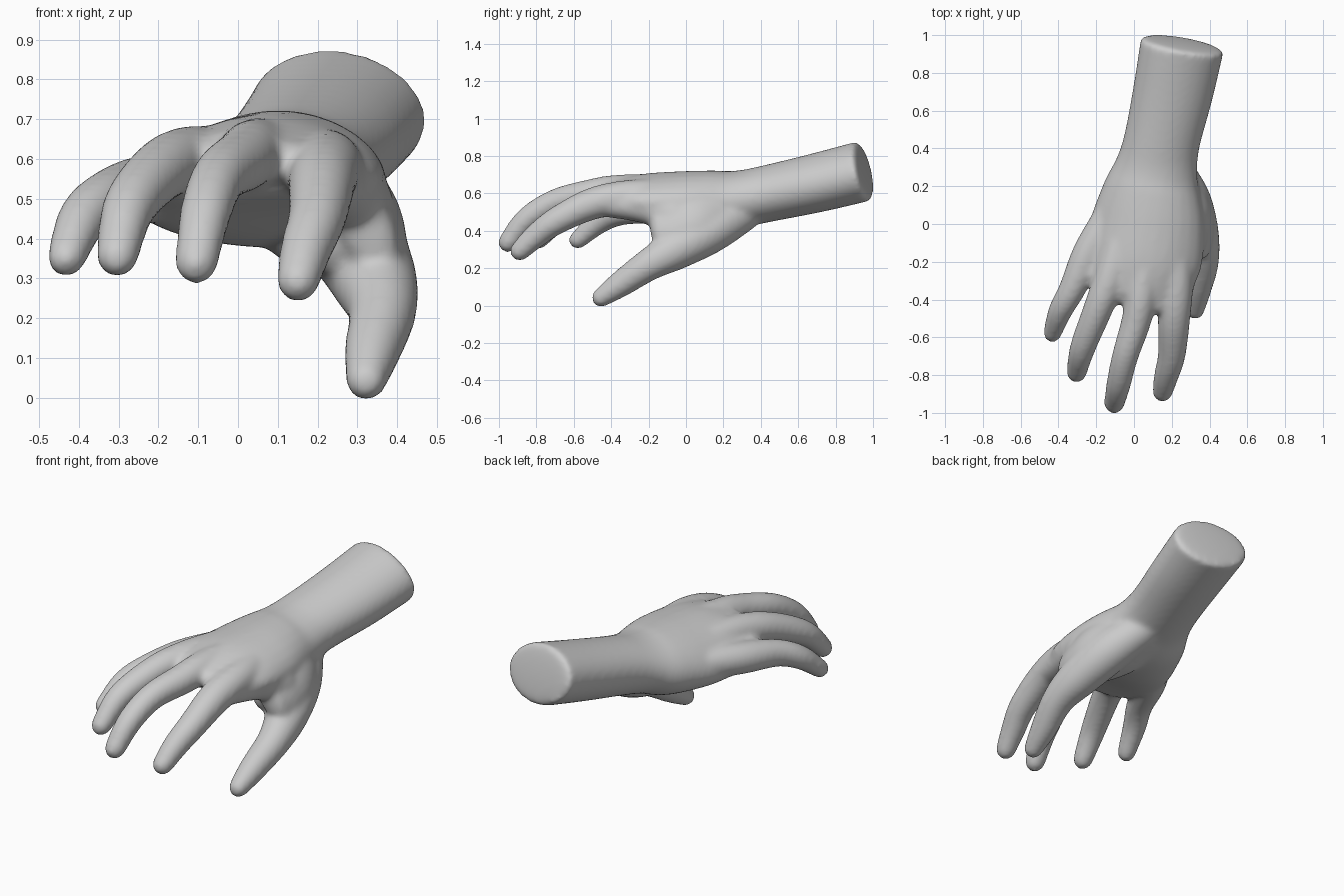
import bpy, bmesh, math
from mathutils import Vector

SIDES = 28
bm = bmesh.new()


def spline(keys, steps=6):
    """Catmull-Rom through the key sections."""
    out = []
    n = len(keys)
    for i in range(n - 1):
        a, b = keys[max(i - 1, 0)], keys[i]
        c, d = keys[i + 1], keys[min(i + 2, n - 1)]
        for s in range(steps):
            t = s / steps
            out.append([0.5 * (2 * q + (r - p) * t + (2 * p - 5 * q + 4 * r - e) * t * t
                               + (3 * q - p - 3 * r + e) * t ** 3)
                        for p, q, r, e in zip(a, b, c, d)])
    out.append(list(keys[-1]))
    return out


def loft(keys, cap_start, cap_end):
    """Closed tube; keys are x, y, z, half width, half height, roll degrees, arch."""
    path = spline(keys)
    pos = [Vector(p[:3]) for p in path]
    rings = []

    def ring(centre, tangent, w, h, roll, arch):
        side = Vector((0, 0, 1)).cross(tangent).normalized()
        up = tangent.cross(side).normalized()
        a0 = math.radians(roll)
        s2 = side * math.cos(a0) + up * math.sin(a0)
        u2 = up * math.cos(a0) - side * math.sin(a0)
        vs = []
        for k in range(SIDES):
            a = 2 * math.pi * k / SIDES
            u, v = w * math.cos(a), h * math.sin(a)
            vs.append(bm.verts.new(centre + s2 * u + u2 * (v - arch * u * u)))
        rings.append(vs)

    last = len(pos) - 1
    for i, p in enumerate(path):
        t = (pos[min(i + 1, last)] - pos[max(i - 1, 0)]).normalized()
        w, h, roll, arch = p[3:]
        if i == 0:
            for a in (80, 60, 40, 20):
                c, s = math.cos(math.radians(a)), math.sin(math.radians(a))
                ring(pos[0] - t * cap_start * s, t, w * c, h * c, roll, arch)
        ring(pos[i], t, w, h, roll, arch)
        if i == last:
            for a in (20, 40, 60, 80):
                c, s = math.cos(math.radians(a)), math.sin(math.radians(a))
                ring(pos[i] + t * cap_end * s, t, w * c, h * c, roll, arch)
    for r0, r1 in zip(rings, rings[1:]):
        for k in range(SIDES):
            j = (k + 1) % SIDES
            bm.faces.new((r0[k], r0[j], r1[j], r1[k]))
    bm.faces.new(rings[0][::-1])
    bm.faces.new(rings[-1])


def digit(points):
    """Round tube with a round tip; points are x, y, z, radius."""
    keys = [(x, y, z, r + 0.003, r + 0.003, 0, 0) for x, y, z, r in points]
    loft(keys, points[0][3], points[-1][3] + 0.008)


# forearm, wrist and palm
loft([(0.255, 0.945, 0.718, 0.224, 0.162, -8, 0),
      (0.207, 0.70, 0.657, 0.214, 0.158, -8, 0),
      (0.148, 0.44, 0.600, 0.203, 0.152, -6, 0),
      (0.120, 0.30, 0.572, 0.220, 0.153, -2, 0.1),
      (0.095, 0.17, 0.551, 0.262, 0.172, 3, 0.2),
      (0.070, 0.00, 0.558, 0.305, 0.162, 6, 0.4),
      (0.035, -0.20, 0.582, 0.315, 0.126, 6, 0.6),
      (0.000, -0.37, 0.585, 0.250, 0.088, 5, 0.6)], 0.02, 0.04)

# little, ring, middle and index fingers, each running back into the palm
digit([(-0.10, 0.10, 0.540, 0.075), (-0.235, -0.14, 0.525, 0.082),
       (-0.325, -0.34, 0.502, 0.069), (-0.390, -0.46, 0.450, 0.061),
       (-0.431, -0.575, 0.354, 0.047)])
digit([(-0.06, -0.06, 0.590, 0.085), (-0.125, -0.28, 0.597, 0.083),
       (-0.195, -0.46, 0.570, 0.075), (-0.273, -0.66, 0.480, 0.065),
       (-0.303, -0.785, 0.358, 0.051)])
digit([(0.07, -0.10, 0.620, 0.080), (0.040, -0.36, 0.618, 0.080),
       (0.010, -0.52, 0.595, 0.076), (-0.047, -0.70, 0.553, 0.067),
       (-0.082, -0.85, 0.462, 0.062), (-0.104, -0.948, 0.342, 0.052)])
digit([(0.20, -0.05, 0.590, 0.085), (0.222, -0.30, 0.582, 0.088),
       (0.212, -0.50, 0.545, 0.083), (0.200, -0.69, 0.455, 0.071),
       (0.172, -0.80, 0.375, 0.063), (0.152, -0.885, 0.296, 0.052)])

# skin webs between the finger roots
digit([(-0.15, -0.05, 0.555, 0.060), (-0.230, -0.255, 0.535, 0.055)])
digit([(-0.02, -0.15, 0.610, 0.065), (-0.066, -0.365, 0.592, 0.055)])
digit([(0.13, -0.15, 0.615, 0.065), (0.125, -0.415, 0.592, 0.056)])

# thumb with its base
digit([(0.20, 0.30, 0.495, 0.100), (0.285, 0.13, 0.400, 0.117),
       (0.340, -0.05, 0.302, 0.107), (0.363, -0.20, 0.218, 0.084),
       (0.338, -0.35, 0.115, 0.068), (0.323, -0.450, 0.046, 0.050)])

# web between thumb and index finger, index underside, thumb-side palm pad
loft([(0.20, 0.28, 0.520, 0.090, 0.120, 15, 0),
      (0.285, 0.08, 0.460, 0.115, 0.165, 24, 0),
      (0.310, -0.05, 0.435, 0.100, 0.165, 26, 0),
      (0.318, -0.15, 0.430, 0.070, 0.130, 28, 0)], 0.06, 0.045)
digit([(0.295, -0.06, 0.485, 0.095), (0.255, -0.24, 0.530, 0.083),
       (0.220, -0.42, 0.548, 0.073)])
digit([(0.12, 0.26, 0.480, 0.085), (0.165, 0.10, 0.432, 0.100),
       (0.240, -0.06, 0.395, 0.085)])

bmesh.ops.recalc_face_normals(bm, faces=bm.faces)
mesh = bpy.data.meshes.new("hand_parts")
bm.to_mesh(mesh)
bm.free()
parts = bpy.data.objects.new("hand_parts", mesh)
bpy.context.collection.objects.link(parts)

# merge the parts into one skin and soften the joins
rm = parts.modifiers.new("merge", 'REMESH')
rm.mode = 'VOXEL'
rm.voxel_size = 0.013
sm = parts.modifiers.new("soften", 'SMOOTH')
sm.factor = 0.5
sm.iterations = 16

bpy.context.view_layer.update()
deps = bpy.context.evaluated_depsgraph_get()
skin = bpy.data.meshes.new_from_object(parts.evaluated_get(deps))
skin.name = "hand"
bpy.data.objects.remove(parts)
hand = bpy.data.objects.new("hand", skin)
bpy.context.collection.objects.link(hand)
for poly in skin.polygons:
    poly.use_smooth = True

# one grey colour
grey = bpy.data.materials.new("light_grey")
grey.diffuse_color = (0.6, 0.6, 0.6, 1)
skin.materials.clear()
skin.materials.append(grey)
